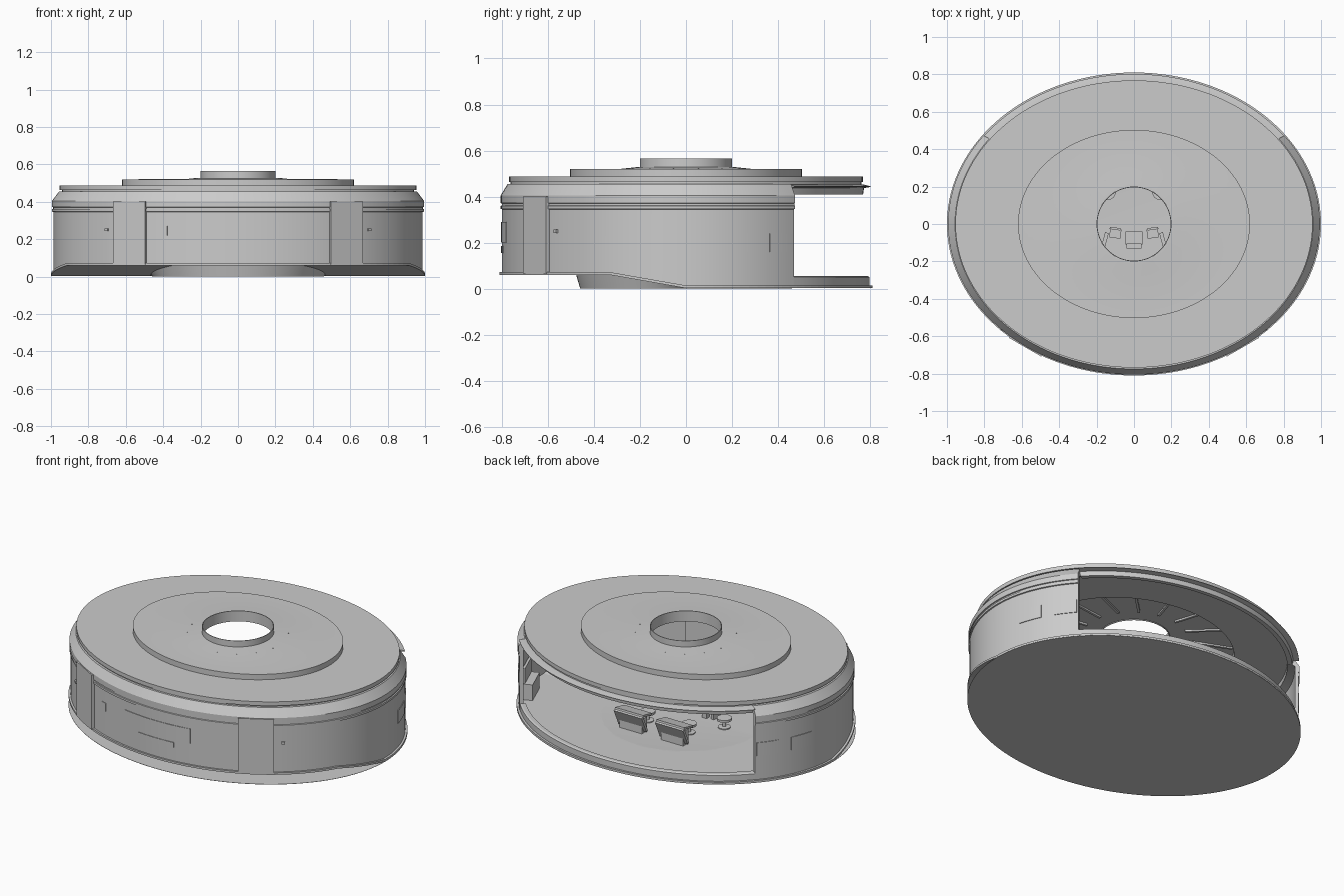
import bpy, bmesh
from math import sin, cos, tau, radians, atan2
from mathutils import Matrix, Vector

if "Cube" in bpy.data.objects:
    bpy.data.objects.remove(bpy.data.objects["Cube"])

K = 0.81            # depth / width of the oval
CUT = 36            # the wall stops at this angle on each side of the back opening


def finish(name, bm, smooth=True):
    bmesh.ops.recalc_face_normals(bm, faces=bm.faces)
    me = bpy.data.meshes.new(name)
    bm.to_mesh(me)
    bm.free()
    ob = bpy.data.objects.new(name, me)
    bpy.context.collection.objects.link(ob)
    if smooth:
        bpy.ops.object.select_all(action='DESELECT')
        ob.select_set(True)
        bpy.context.view_layer.objects.active = ob
        bpy.ops.object.shade_smooth_by_angle(angle=radians(15))
    return ob


def oval(name, prof, lo=0, hi=360, n=128, height=None):
    """Sweep a closed (half width, half depth, z) profile round an oval arc."""
    full = hi - lo >= 360
    bm = bmesh.new()
    rings = []
    for i in range(n if full else n + 1):
        t = radians(lo + (hi - lo) * i / n)
        ring = []
        for a, b, z in prof:
            y = b * sin(t)
            ring.append(bm.verts.new((a * cos(t), y, height(y, z) if height else z)))
        rings.append(ring)
    m = len(prof)
    for i in range(n):
        r, s = rings[i], rings[(i + 1) % len(rings)]
        for j in range(m):
            k = (j + 1) % m
            bm.faces.new((r[j], s[j], s[k], r[k]))
    if not full:
        bm.faces.new(rings[0])
        bm.faces.new(rings[-1])
    bmesh.ops.remove_doubles(bm, verts=bm.verts, dist=1e-5)
    return finish(name, bm)


def ov(*pts):
    return [(a, a * K, z) for a, z in pts]


def block(name, loc, size, rz=0, rx=0):
    bm = bmesh.new()
    bmesh.ops.create_cube(bm, size=1)
    bm.transform(Matrix.Translation(loc) @ Matrix.Rotation(radians(rz), 4, 'Z')
                 @ Matrix.Rotation(radians(rx), 4, 'X') @ Matrix.Diagonal((*size, 1)))
    return finish(name, bm, False)


def ramp(y):
    """Underside height of the floor: raised at the front, sloping to the back."""
    return 0.002 + 0.058 * min(1, max(0, -y / 0.33))


# Full oval base sheet, very thin
oval("base_sheet", ov((0, 0), (1, 0), (1, 0.0015), (0, 0.0015)))

# Floor plate with ramp, opened for the sunken middle
bm = bmesh.new()
bmesh.ops.create_circle(bm, cap_ends=True, segments=128, radius=1)
bm.transform(Matrix.Diagonal((1, K, 1, 1)))
for y in (-0.33, 0):
    bmesh.ops.bisect_plane(bm, geom=bm.verts[:] + bm.edges[:] + bm.faces[:],
                           plane_co=(0, y, 0), plane_no=(0, 1, 0))
for v in bm.verts:
    v.co.z = ramp(v.co.y)
ext = bmesh.ops.extrude_face_region(bm, geom=bm.faces[:])
for v in ext['geom']:
    if isinstance(v, bmesh.types.BMVert):
        v.co.z += 0.012
floor = finish("floor_plate", bm, False)
cutter = oval("pit_cutter", [(0, 0, -1), (0.468, 0.468, -1), (0.468, 0.468, 1), (0, 0, 1)])
cutter.hide_render = True
cutter.hide_viewport = True
mod = floor.modifiers.new("pit", 'BOOLEAN')
mod.operation, mod.solver, mod.object = 'DIFFERENCE', 'EXACT', cutter

# Sunken centre floor, its rim following the ramp
oval("centre_pit", [(r, r, z) for r, z in
     ((0, 0.0015), (0.46, 0.0015), (0.48, 0.07), (0.465, 0.07), (0.45, 0.012), (0, 0.012))],
     height=lambda y, z: min(z, ramp(y) + 0.012))

# Outer wall with bands and chamfered top, bottom following the ramp
oval("outer_wall", ov((0.987, 0), (0.987, 0.345), (0.994, 0.347), (0.994, 0.36), (0.988, 0.362),
     (0.988, 0.37), (0.994, 0.372), (0.994, 0.405), (0.957, 0.455), (0.92, 0.455),
     (0.92, 0.42), (0.965, 0.405), (0.965, 0)), 180 - CUT, 360 + CUT,
     height=lambda y, z: ramp(y) + 0.01 if z == 0 else z)

# Sill and header across the back opening
oval("back_sill", ov((0.985, 0.01), (0.985, 0.05), (0.975, 0.055), (0.95, 0.055), (0.95, 0.01)),
     CUT, 180 - CUT, 64)
oval("back_header", ov((0.95, 0.41), (0.955, 0.437), (0.99, 0.442), (0.99, 0.445), (0.95, 0.453),
     (0.92, 0.453), (0.92, 0.41)), CUT, 180 - CUT, 64)

# Stepped roof with a recessed ceiling and round skylight
oval("roof", [(0.94, 0.762, 0.45), (0.94, 0.762, 0.463), (0.955, 0.768, 0.463),
     (0.955, 0.768, 0.487), (0.62, 0.503, 0.487), (0.62, 0.503, 0.52), (0.28, 0.28, 0.521),
     (0.215, 0.215, 0.528), (0.2, 0.2, 0.528), (0.2, 0.2, 0.505), (0.6, 0.487, 0.5), (0.6, 0.487, 0.45)])
oval("skylight_ring", [(r, r, z) for r, z in
     ((0.2, 0.5), (0.2, 0.565), (0.196, 0.565), (0.196, 0.5))], n=64)

# Ceiling beams and small roof studs
for i in range(16):
    t = tau * (i + 0.5) / 16
    p, q = Vector((0.3 * cos(t), 0.29 * sin(t), 0.498)), Vector((0.59 * cos(t), 0.478 * sin(t), 0.498))
    d = q - p
    block("ceiling_beam", (p + q) / 2, (d.length, 0.014, 0.012), atan2(d.y, d.x) * 360 / tau)
    block("roof_stud", (0.28 * cos(t), 0.28 * sin(t), 0.521), (0.004, 0.004, 0.003))


# Thin raised panels following the wall
def wall_panel(name, a0, a1, z0, z1, up=0.004):
    oval(name, ov((0.98, z0), (0.987 + up, z0), (0.987 + up, z1), (0.98, z1)), a0, a1, 16)


wall_panel("front_panel", 257, 283, 0.2, 0.29)
wall_panel("front_slot", 263, 277, 0.155, 0.185)
wall_panel("front_hatch", 245, 247.5, 0.22, 0.27)
for s in (-1, 1):
    for lo, hi in ((27, 35.5), (12, 21.5)):
        a, b = (lo, hi) if s > 0 else (180 - hi, 180 - lo)
        wall_panel("side_panel", a, b, 0.16, 0.24)
    # Flat entry door bays
    block("door_bay", (s * 0.57, -0.637, 0.233), (0.2, 0.05, 0.335), s * 30)
    block("door_button", (s * 0.70, -0.562, 0.25), (0.02, 0.02, 0.015), s * 36)


# Interior stations
def stool(name, x, y):
    prof = [(0, 0.01), (0.035, 0.01), (0.035, 0.018), (0.01, 0.02), (0.01, 0.055),
            (0.042, 0.058), (0.042, 0.072), (0, 0.072)]
    ob = oval(name, [(r, r, z) for r, z in prof], n=24)
    ob.location = (x, y, 0)


for s in (-1, 1):
    block("console_body", (s * 0.14, 0.31, 0.055), (0.15, 0.05, 0.09))
    block("console_face", (s * 0.14, 0.335, 0.075), (0.19, 0.015, 0.11), 0, -25)
    block("console_top", (s * 0.14, 0.31, 0.122), (0.19, 0.09, 0.012), 0, 12)
    stool("console_stool", s * 0.14, 0.17)
    stool("side_stool", s * 0.26, 0)
    block("seat", (s * 0.1, -0.05, 0.06), (0.06, 0.05, 0.015), s * 8)
    block("seat_base", (s * 0.1, -0.05, 0.032), (0.03, 0.03, 0.045))
    block("seat_back", (s * 0.1, -0.025, 0.09), (0.06, 0.012, 0.07), s * 8)
    block("arm_console", (s * 0.155, -0.085, 0.05), (0.02, 0.08, 0.08), s * 15)
    # Wall station on each side
    block("wall_station", (s * 0.87, 0.26, 0.06), (0.06, 0.17, 0.1), s * 22)
    block("wall_station_screen", (s * 0.895, 0.26, 0.15), (0.015, 0.17, 0.1), s * 22)
block("centre_seat", (0, -0.075, 0.055), (0.09, 0.07, 0.03))
block("centre_seat_base", (0, -0.08, 0.028), (0.05, 0.05, 0.035))
block("centre_seat_back", (0, -0.118, 0.1), (0.08, 0.025, 0.1))
